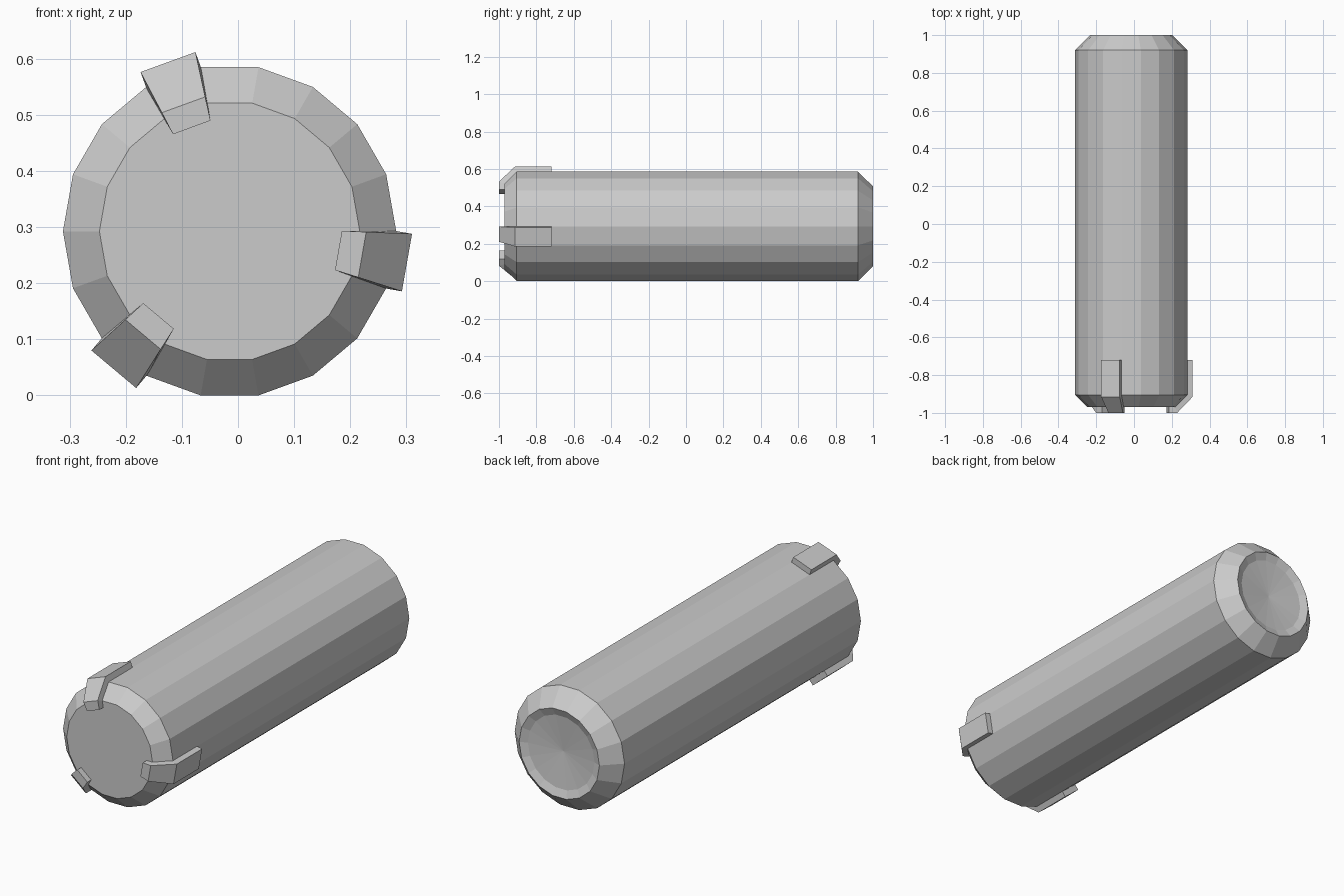
import bpy, bmesh
from math import cos, sin, pi, radians

if "Cube" in bpy.data.objects:
    bpy.data.objects.remove(bpy.data.objects["Cube"])

CX, CZ, SIDES = -0.015, 0.2925, 18


def make_object(name, bm):
    bmesh.ops.recalc_face_normals(bm, faces=bm.faces)
    mesh = bpy.data.meshes.new(name)
    bm.to_mesh(mesh)
    bm.free()
    obj = bpy.data.objects.new(name, mesh)
    bpy.context.collection.objects.link(obj)
    return obj


def polar(r, angle, y, t=0.0):
    # radial distance r, tangential offset t around the barrel axis
    return (CX + r * cos(angle) - t * sin(angle), y,
            CZ + r * sin(angle) + t * cos(angle))


# barrel: chamfered at both ends, with a shallow dish in the back
bm = bmesh.new()
profile = [(0.232, -0.97), (0.297, -0.905), (0.297, 0.92),
           (0.217, 1.0), (0.18, 0.985)]
rings = [[bm.verts.new(polar(r, 2 * pi * i / SIDES, y)) for i in range(SIDES)]
         for r, y in profile]
dish_centre = bm.verts.new((CX, 0.968, CZ))
bm.faces.new(rings[0])
for i in range(SIDES):
    j = (i + 1) % SIDES
    for a, b in zip(rings, rings[1:]):
        bm.faces.new((a[i], a[j], b[j], b[i]))
    bm.faces.new((rings[-1][i], rings[-1][j], dish_centre))
make_object("barrel", bm)


# clips: bent straps folded over the front rim, (radius, y, half width)
def make_clip(name, angle):
    outer = [(0.197, -1.0, 0.0355), (0.24, -1.0, 0.041),
             (0.321, -0.915, 0.052), (0.321, -0.72, 0.052)]
    inner = [(0.197, -0.968, 0.0355), (0.228, -0.968, 0.041),
             (0.288, -0.903, 0.052), (0.288, -0.72, 0.052)]
    bm = bmesh.new()
    rows = [[bm.verts.new(polar(r, angle, y, s * w))
             for (r, y, w), s in ((o, -1), (o, 1), (n, 1), (n, -1))]
            for o, n in zip(outer, inner)]
    for a, b in zip(rows, rows[1:]):
        for k in range(4):
            m = (k + 1) % 4
            bm.faces.new((a[k], a[m], b[m], b[k]))
    bm.faces.new(rows[0])
    bm.faces.new(rows[-1])
    make_object(name, bm)


for n in range(3):
    make_clip(f"rim_clip_{n + 1}", radians(-10 + 120 * n))
